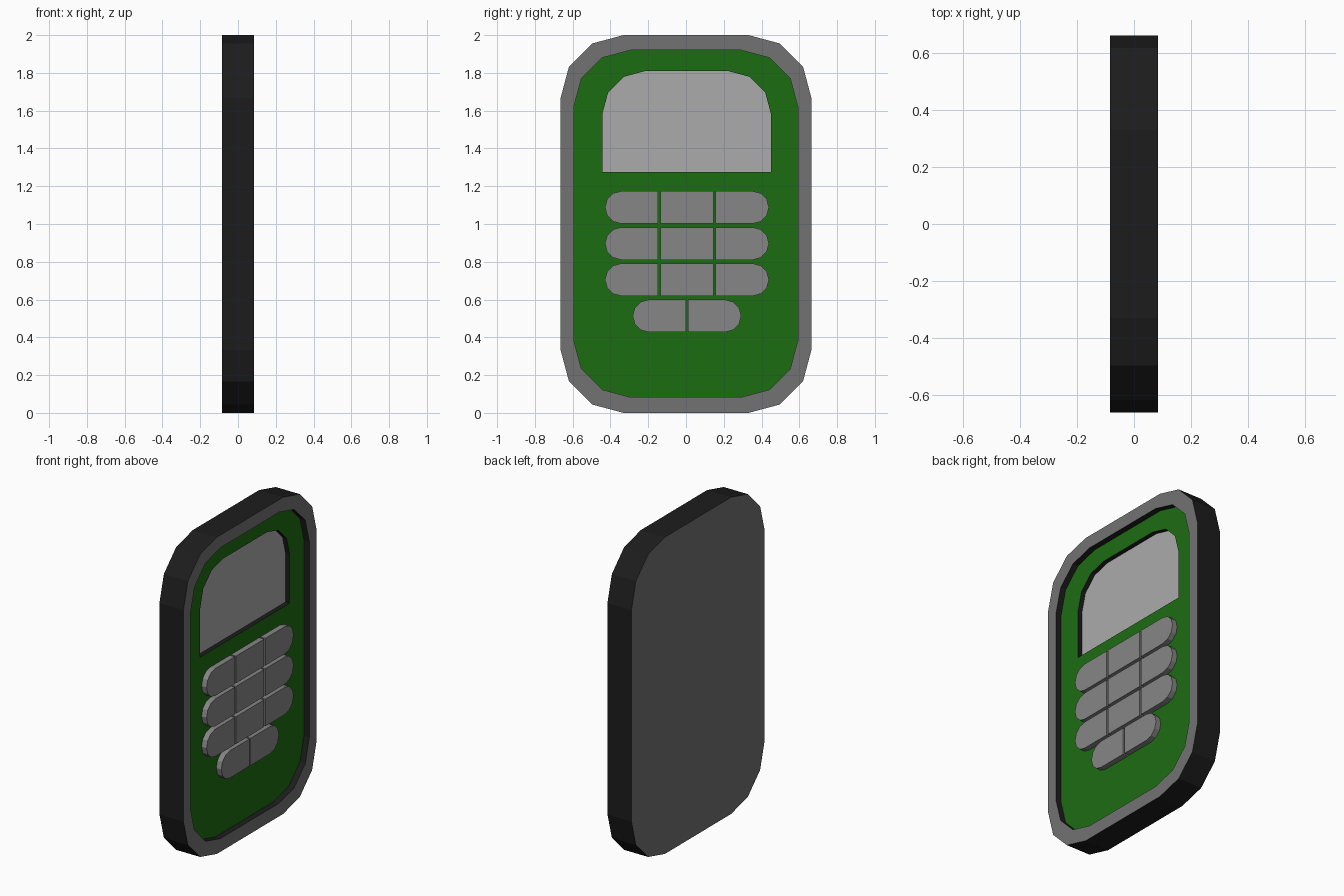
import bpy, bmesh
from math import sin, cos, radians

if "Cube" in bpy.data.objects:
    bpy.data.objects.remove(bpy.data.objects["Cube"])


def material(name, r, g, b):
    m = bpy.data.materials.new(name)
    m.diffuse_color = (r, g, b, 1)
    m.use_nodes = True
    m.node_tree.nodes["Principled BSDF"].inputs["Base Color"].default_value = m.diffuse_color
    return m


DARK = material("dark_edge", 0.012, 0.012, 0.012)
RIM = material("rim_grey", 0.17, 0.17, 0.17)
GREEN = material("panel_green", 0.012, 0.15, 0.006)
KEY = material("key_grey", 0.24, 0.24, 0.24)
GLASS = material("screen_grey", 0.41, 0.41, 0.41)


def outline(y0, y1, z0, z1, br, tr, tl, bl, seg=3):
    """Rounded rectangle in the YZ plane, counter-clockwise seen from +x."""
    pts = []
    corners = ((y1, z0, -1, 1, br), (y1, z1, -1, -1, tr),
               (y0, z1, 1, -1, tl), (y0, z0, 1, 1, bl))
    for k, (y, z, sy, sz, r) in enumerate(corners):
        for i in range(seg + 1 if r else 1):
            a = radians(-90 + 90 * k + 90 * i / seg)
            pts.append((y + sy * r + r * cos(a), z + sz * r + r * sin(a)))
    return pts


def loop(bm, pts, x):
    return [bm.verts.new((x, y, z)) for y, z in pts]


def strip(bm, a, b, mat=0):
    n = len(a)
    for i in range(n):
        j = (i + 1) % n
        bm.faces.new((a[i], a[j], b[j], b[i])).material_index = mat


def finish(bm, name, *mats):
    me = bpy.data.meshes.new(name)
    bm.to_mesh(me)
    bm.free()
    for m in mats:
        me.materials.append(m)
    ob = bpy.data.objects.new(name, me)
    bpy.context.collection.objects.link(ob)
    return ob


X_FRONT, X_PANEL, X_SCREEN, X_KEY = 0.084, 0.046, 0.017, 0.081
body = outline(-0.664, 0.664, 0, 2, *[0.333] * 4)
inner = outline(-0.594, 0.592, 0.083, 1.92, *[0.3] * 4)
window = outline(-0.443, 0.45, 1.275, 1.81, 0, 0.228, 0.228, 0)

# Casing: back, outer wall, front rim and recess wall
bm = bmesh.new()
back, front = loop(bm, body, -X_FRONT), loop(bm, body, X_FRONT)
lip, floor = loop(bm, inner, X_FRONT), loop(bm, inner, X_PANEL)
bm.faces.new(back[::-1])
strip(bm, back, front, 1)
strip(bm, front, lip)
strip(bm, lip, floor, 1)
finish(bm, "casing", RIM, DARK)

# Recessed panel with a window opening
bm = bmesh.new()
rim, hole = loop(bm, inner, X_PANEL), loop(bm, window, X_PANEL)
edges = [bm.edges.new((l[i - 1], l[i])) for l in (rim, hole) for i in range(len(l))]
bmesh.ops.triangle_fill(bm, use_beauty=True, edges=edges, normal=(1, 0, 0))
for f in bm.faces:
    f.normal_update()
    if f.normal.x < 0:
        f.normal_flip()
strip(bm, hole, loop(bm, window, X_SCREEN), 1)
finish(bm, "front_panel", GREEN, DARK)

# Screen at the bottom of the window
bm = bmesh.new()
bm.faces.new(loop(bm, window, X_SCREEN))
finish(bm, "screen", GLASS)


# Keys: end keys are rounded on their outer side only
def key(name, y0, y1, z0, z1, left, right):
    r = (z1 - z0) / 2 - 0.0005
    pts = outline(y0, y1, z0, z1, r * right, r * right, r * left, r * left)
    bm = bmesh.new()
    a, b = loop(bm, pts, X_PANEL - 0.004), loop(bm, pts, X_KEY)
    strip(bm, a, b)
    bm.faces.new(b)
    bm.faces.new(a[::-1])
    finish(bm, name, KEY)


W, H, GAP, MID = 0.282, 0.172, 0.011, 0.005
for row in range(4):
    top = 1.174 - row * 0.1915
    count = 3 if row < 3 else 2
    start = MID - (count * W + (count - 1) * GAP) / 2
    for c in range(count):
        y = start + c * (W + GAP)
        key(f"key_{row + 1}_{c + 1}", y, y + W, top - H, top, c == 0, c == count - 1)
